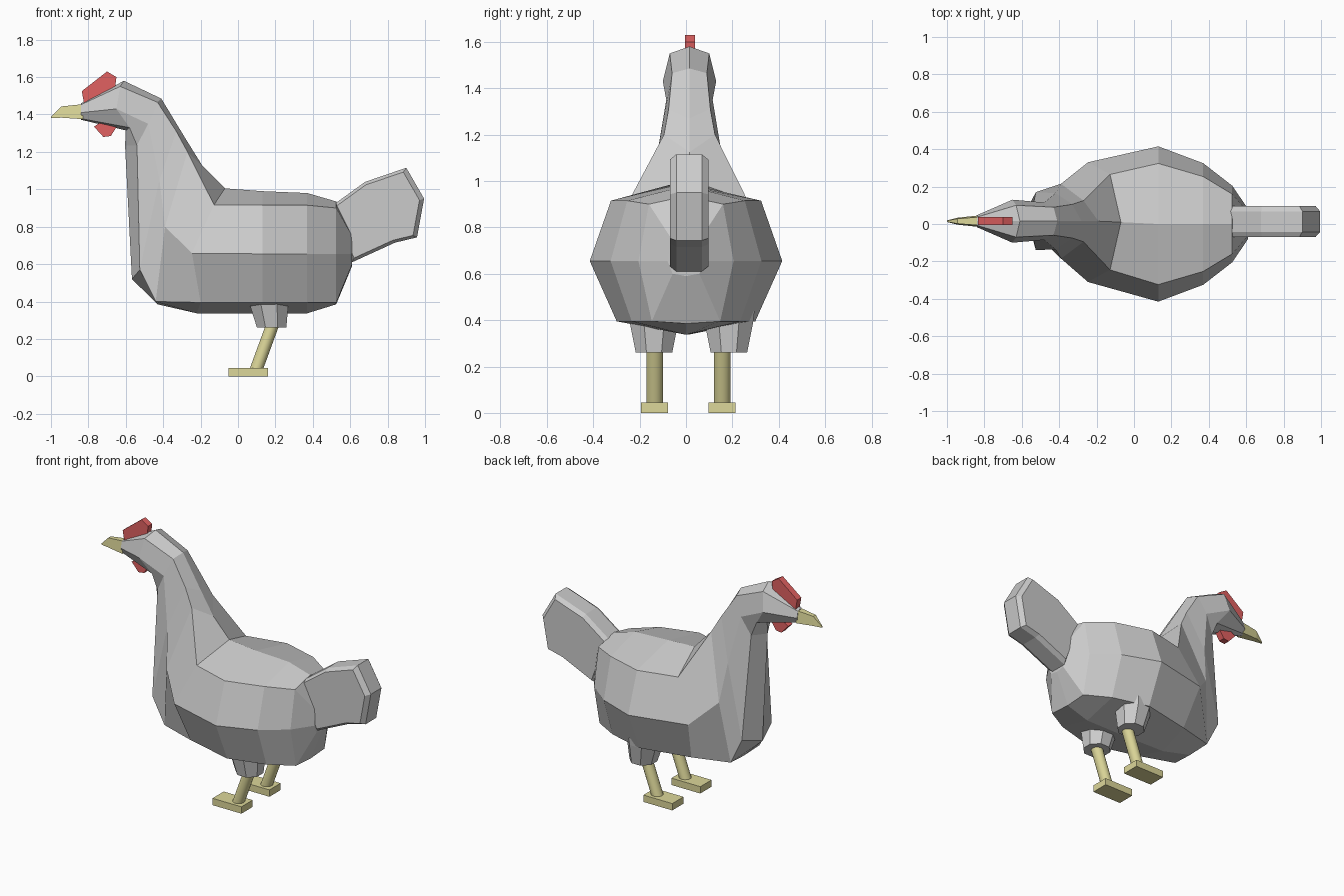
import bpy, bmesh
from math import cos, sin, pi
from mathutils import Vector

if "Cube" in bpy.data.objects:
    bpy.data.objects.remove(bpy.data.objects["Cube"])


def material(name, rgb):
    m = bpy.data.materials.new(name)
    m.diffuse_color = (*rgb, 1)
    m.use_nodes = True
    m.node_tree.nodes["Principled BSDF"].inputs["Base Color"].default_value = m.diffuse_color
    return m


RED = material("red", (0.75, 0.12, 0.12))
YELLOW = material("yellow", (0.72, 0.68, 0.32))


def loft(name, rings, mat=None):
    """Skin a list of equal-length closed rings and cap both ends."""
    bm = bmesh.new()
    rows = [[bm.verts.new(p) for p in ring] for ring in rings]
    n = len(rows[0])
    for a, b in zip(rows, rows[1:]):
        for i in range(n):
            j = (i + 1) % n
            bm.faces.new((a[i], a[j], b[j], b[i]))
    bm.faces.new(rows[0])
    bm.faces.new(rows[-1])
    bmesh.ops.recalc_face_normals(bm, faces=bm.faces)
    me = bpy.data.meshes.new(name)
    bm.to_mesh(me)
    bm.free()
    ob = bpy.data.objects.new(name, me)
    bpy.context.collection.objects.link(ob)
    if mat:
        me.materials.append(mat)
    return ob


def half_ring(c, top, upper, mid, lower, bottom):
    """Eight-sided ring mirrored about y = c; side points are (x, half width, z)."""
    side = [upper, mid, lower]
    return ([(top[0], c, top[1])] + [(x, c + w, z) for x, w, z in side]
            + [(bottom[0], c, bottom[1])] + [(x, c - w, z) for x, w, z in reversed(side)])


def body_ring(x, w, top, up, low, bottom):
    return half_ring(0, (x, top), (x, w * .78, up), (x, w, .655), (x, w * .72, low), (x, bottom))


def layers(profile, steps, center):
    """Copies of an xz profile at several y values, each scaled about a centre."""
    cx, cz = center
    return [[(cx + (x - cx) * s, y, cz + (z - cz) * s) for x, z in profile] for y, s in steps]


def circle(x, y, z, r, n):
    return [(x + r * cos(2 * pi * (i + .5) / n), y + r * sin(2 * pi * (i + .5) / n), z) for i in range(n)]


# Body, neck and head in one skin from rump to beak
C = .015
loft("body", [
    body_ring(.61, .08, .78, .75, .6, .59),
    body_ring(.525, .205, .935, .9, .395, .385),
    body_ring(.37, .325, .98, .915, .395, .337),
    body_ring(.13, .415, .99, .915, .395, .337),
    half_ring(.01, (-.07, 1.005), (-.128, .255, .917), (-.246, .32, .658), (-.2, .22, .395), (-.22, .337)),
    half_ring(C, (-.19, 1.125), (-.27, .11, 1.2), (-.39, .2, .8), (-.44, .15, .4), (-.43, .385)),
    half_ring(C, (-.28, 1.27), (-.33, .09, 1.31), (-.42, .15, 1.05), (-.525, .155, .57), (-.567, .52)),
    half_ring(C, (-.41, 1.485), (-.43, .075, 1.465), (-.48, .1, 1.35), (-.54, .08, 1.235), (-.604, 1.235)),
    half_ring(C, (-.61, 1.58), (-.63, .085, 1.55), (-.65, .115, 1.43), (-.58, .08, 1.33), (-.6, 1.315)),
    half_ring(C, (-.84, 1.46), (-.84, .022, 1.452), (-.84, .032, 1.41), (-.84, .02, 1.378), (-.84, 1.372)),
])

# Tail: profile with chamfered sides
tail = [(.5, .91), (.68, 1.04), (.9, 1.115), (.995, .95), (.957, .743), (.84, .715), (.61, .61)]
loft("tail", layers(tail, [(-.07, .91), (-.042, 1), (.068, 1), (.097, .91)], (.72, .86)))

# Beak
loft("beak", [
    [(x, C + w, z1), (x, C - w, z1), (x, C - w * 1.4, z0), (x, C + w * 1.4, z0)]
    for x, w, z1, z0 in [(-.83, .022, 1.455, 1.375), (-.945, .013, 1.443, 1.383), (-1, .003, 1.388, 1.38)]
], YELLOW)

# Comb and wattle
comb = [(-.82, 1.44), (-.835, 1.525), (-.70, 1.63), (-.65, 1.6), (-.66, 1.52)]
wattle = [(-.77, 1.335), (-.72, 1.28), (-.68, 1.285), (-.645, 1.34), (-.7, 1.38)]
for name, profile in (("comb", comb), ("wattle", wattle)):
    loft(name, layers(profile, [(-.005, 1), (.038, 1)], (0, 0)), RED)

# Thighs, shanks and feet
for side, y, thigh_y in (("right", -.135, -.138), ("left", .156, .185)):
    loft(side + "_thigh", [circle(.165, thigh_y, .44, .12, 8), circle(.165, thigh_y, .39, .113, 8),
                           circle(.18, thigh_y, .26, .085, 8)])
    shank = loft(side + "_shank", [circle(.19, y, .29, .037, 16), circle(.095, y, .03, .037, 16)], YELLOW)
    for p in shank.data.polygons:
        p.use_smooth = len(p.vertices) == 4
    foot = [(-.05, 0), (.16, 0), (.16, .045), (-.05, .045)]
    loft(side + "_foot", layers(foot, [(y - .058, 1), (y + .058, 1)], (0, 0)), YELLOW)
